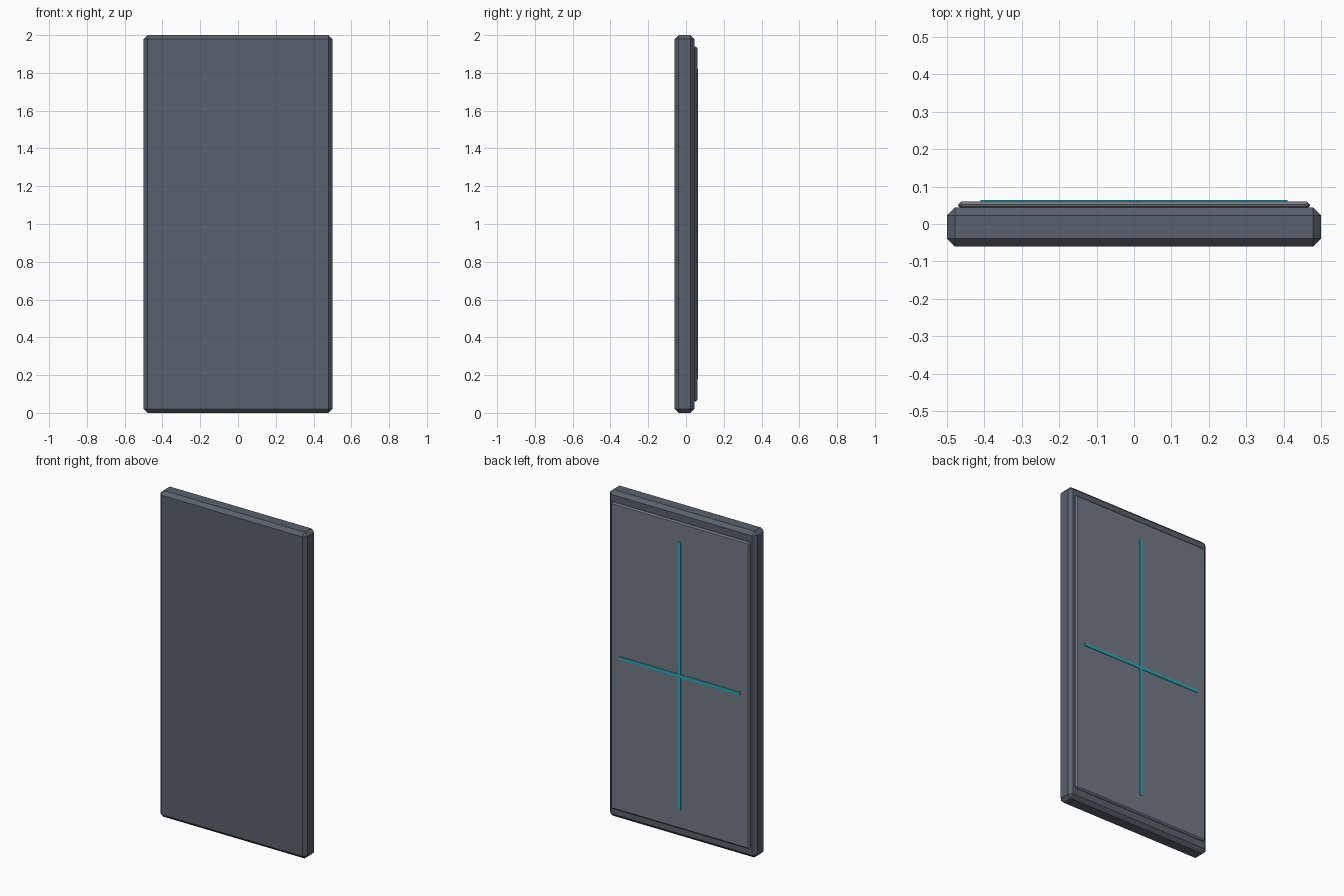
import bpy

if "Cube" in bpy.data.objects:
    bpy.data.objects.remove(bpy.data.objects["Cube"])


def box(name, x, y, z, bevel=0.0, mat=None):
    """Box spanning the given (min, max) ranges, with an optional flat chamfer."""
    verts = [(a, b, c) for a in x for b in y for c in z]
    faces = [(0, 1, 3, 2), (4, 6, 7, 5), (0, 4, 5, 1),
             (2, 3, 7, 6), (0, 2, 6, 4), (1, 5, 7, 3)]
    mesh = bpy.data.meshes.new(name)
    mesh.from_pydata(verts, [], faces)
    obj = bpy.data.objects.new(name, mesh)
    bpy.context.collection.objects.link(obj)
    if bevel:
        mod = obj.modifiers.new("chamfer", 'BEVEL')
        mod.width = bevel
        mod.segments = 1
    if mat:
        mesh.materials.append(mat)
    return obj


def material(name, color):
    mat = bpy.data.materials.new(name)
    mat.diffuse_color = (*color, 1)
    mat.use_nodes = True
    mat.node_tree.nodes["Principled BSDF"].inputs["Base Color"].default_value = mat.diffuse_color
    return mat


slate = material("slate", (0.10, 0.12, 0.15))
grey = material("panel_grey", (0.17, 0.19, 0.23))
teal = material("teal", (0.02, 0.40, 0.48))

# Chamfered main slab
box("door_slab", (-0.5, 0.5), (-0.06, 0.044), (0, 2), 0.021, slate)

# Thin raised panel on the back
box("back_panel", (-0.47, 0.47), (0.04, 0.06), (0.06, 1.94), 0.008, grey)

# Crossed teal strips on the panel
box("vertical_strip", (-0.009, 0.009), (0.054, 0.064), (0.18, 1.82), 0, teal)
box("horizontal_strip", (-0.41, 0.41), (0.054, 0.064), (0.991, 1.009), 0, teal)
